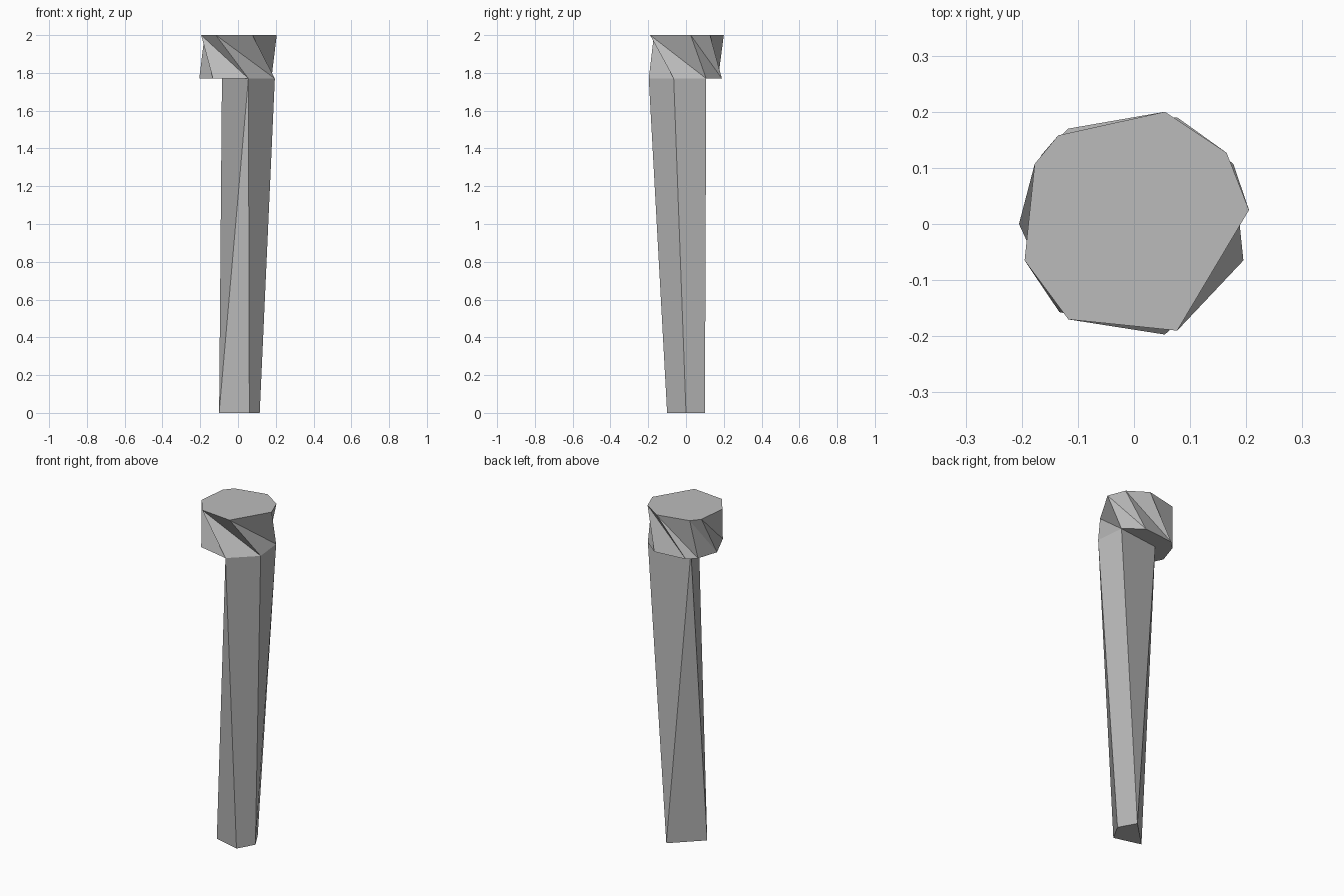
import bpy
import bmesh

default = bpy.data.objects.get("Cube")
if default:
    bpy.data.objects.remove(default, do_unlink=True)

# One plain grey for the whole model
grey = bpy.data.materials.new("plain_grey")
grey.use_nodes = True
grey.diffuse_color = (0.5, 0.5, 0.5, 1)
grey.node_tree.nodes["Principled BSDF"].inputs["Base Color"].default_value = grey.diffuse_color


def ring(bm, points, z):
    return [bm.verts.new((x, y, z)) for x, y in points]


def finish(bm, name):
    bmesh.ops.recalc_face_normals(bm, faces=bm.faces)
    mesh = bpy.data.meshes.new(name)
    bm.to_mesh(mesh)
    bm.free()
    mesh.materials.append(grey)
    obj = bpy.data.objects.new(name, mesh)
    bpy.context.collection.objects.link(obj)
    return obj


TOP, NECK = 2.0, 1.77

# Irregular eight-sided outlines, counter-clockwise from above
head_top = [(0.205, 0.025), (0.165, 0.127), (0.055, 0.2), (-0.135, 0.158),
            (-0.177, 0.107), (-0.195, -0.065), (-0.117, -0.17), (0.077, -0.19)]
head_base = [(0.077, 0.19), (-0.117, 0.17), (-0.165, 0.123), (-0.205, 0.0),
             (-0.133, -0.157), (0.055, -0.197), (0.195, -0.065), (0.177, 0.107)]

# Head: twisted band of triangles between the two outlines
bm = bmesh.new()
upper = ring(bm, head_top, TOP)
lower = ring(bm, head_base, NECK)
bm.faces.new(upper)
bm.faces.new(lower[::-1])
for i in range(len(upper)):
    bm.faces.new((upper[i], lower[i - 1], lower[i]))
    bm.faces.new((upper[i - 1], lower[i - 1], upper[i]))
finish(bm, "head")

# Shaft: tapers down from three corners of the head and one inner corner
bm = bmesh.new()
front, right, back, inner = ring(bm, head_base[5:] + [(-0.085, 0.075)], NECK)
foot_front, foot_right, foot_back, foot_left = ring(
    bm, [(0.06, -0.1), (0.115, 0.0), (0.06, 0.1), (-0.1, -0.057)], 0)
for corners in (
    (front, right, back, inner),
    (foot_left, foot_back, foot_right, foot_front),
    (foot_front, foot_right, right, front),
    (foot_right, foot_back, back, right),
    (foot_back, inner, back),
    (foot_back, foot_left, inner),
    (foot_left, front, inner),
    (foot_left, foot_front, front),
):
    bm.faces.new(corners)
finish(bm, "shaft")
